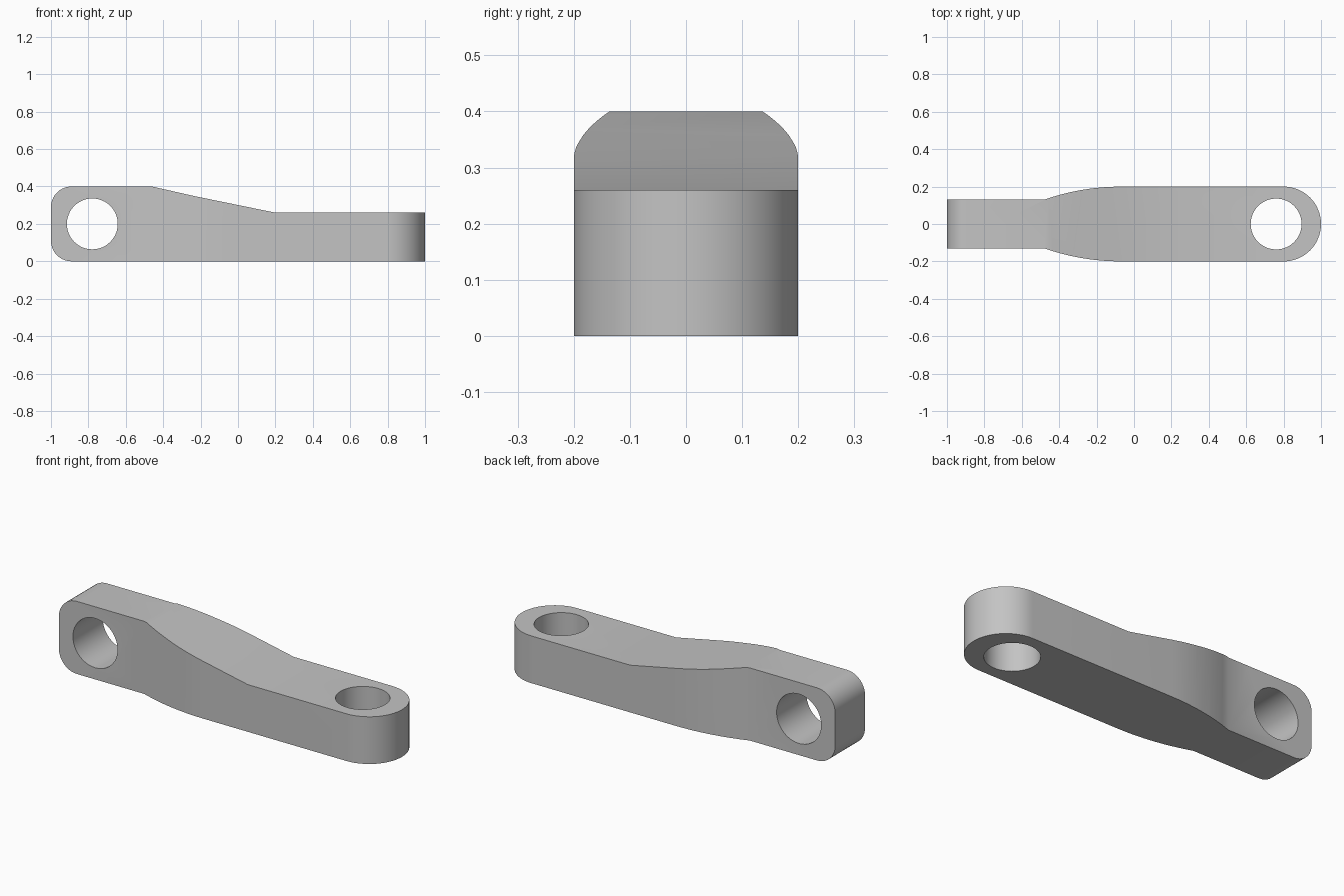
import bpy, bmesh, math
from mathutils import Vector

cube = bpy.data.objects.get("Cube")
if cube:
    bpy.data.objects.remove(cube, do_unlink=True)

grey = bpy.data.materials.new("plain grey")
grey.use_nodes = True
colour = (0.55, 0.55, 0.55, 1)
grey.diffuse_color = colour
grey.node_tree.nodes["Principled BSDF"].inputs["Base Color"].default_value = colour


def arc(cx, cy, r, start, end, steps):
    """Points along a circular arc, angles in degrees."""
    angles = [math.radians(start + (end - start) * i / steps) for i in range(steps + 1)]
    return [(cx + r * math.cos(a), cy + r * math.sin(a)) for a in angles]


def prism(name, outline, axis, low, high):
    """Extrude a closed outline along z (outline in x, y) or y (outline in x, z)."""
    bm = bmesh.new()
    place = (lambda u, v: (u, v, low)) if axis == "z" else (lambda u, v: (u, low, v))
    face = bm.faces.new([bm.verts.new(place(u, v)) for u, v in outline])
    grown = bmesh.ops.extrude_face_region(bm, geom=[face])["geom"]
    shift = Vector((0, 0, high - low)) if axis == "z" else Vector((0, high - low, 0))
    bmesh.ops.translate(bm, vec=shift, verts=[g for g in grown if isinstance(g, bmesh.types.BMVert)])
    bmesh.ops.recalc_face_normals(bm, faces=bm.faces)
    mesh = bpy.data.meshes.new(name)
    bm.to_mesh(mesh)
    bm.free()
    mesh.materials.append(grey)
    obj = bpy.data.objects.new(name, mesh)
    bpy.context.collection.objects.link(obj)
    return obj


def combine(target, tool, operation):
    """Apply a boolean and discard the tool."""
    mod = target.modifiers.new("cut", "BOOLEAN")
    mod.operation, mod.object, mod.solver = operation, tool, "EXACT"
    bpy.context.view_layer.objects.active = target
    bpy.ops.object.modifier_apply(modifier=mod.name)
    bpy.data.objects.remove(tool, do_unlink=True)


# Plan outline: narrow end, flared shoulder, rounded wide end
flare_r = 1.236
flare = arc(-0.07, 0.2 - flare_r, flare_r, 109.4, 90, 8)
half = [(-1.0, 0.13), (-0.48, 0.13)] + flare[1:] + arc(0.8, 0, 0.2, 90, 0, 16)
plan = half + [(x, -y) for x, y in reversed(half[:-1])]
link_arm = prism("link_arm", plan, "z", 0, 0.4)

# Side profile: rounded tall end, sloped top, low end
corner = 0.11
side = (arc(-1 + corner, corner, corner, 270, 180, 10)
        + arc(-1 + corner, 0.4 - corner, corner, 180, 90, 10)
        + [(-0.46, 0.4), (-0.23, 0.348), (0.2, 0.26), (1.1, 0.26), (1.1, 0)])
combine(link_arm, prism("side_profile", side, "y", -0.4, 0.4), "INTERSECT")

# Cross hole and upright hole
ring = lambda cx, cy: arc(cx, cy, 0.136, 0, 360, 48)[:-1]
combine(link_arm, prism("cross_hole", ring(-0.779, 0.2), "y", -0.5, 0.5), "DIFFERENCE")
combine(link_arm, prism("upright_hole", ring(0.76, 0), "z", -0.5, 0.7), "DIFFERENCE")

# Smooth curved walls, keep edges sharp
bpy.ops.object.select_all(action="DESELECT")
link_arm.select_set(True)
bpy.context.view_layer.objects.active = link_arm
bpy.ops.object.shade_smooth_by_angle(angle=math.radians(30))
